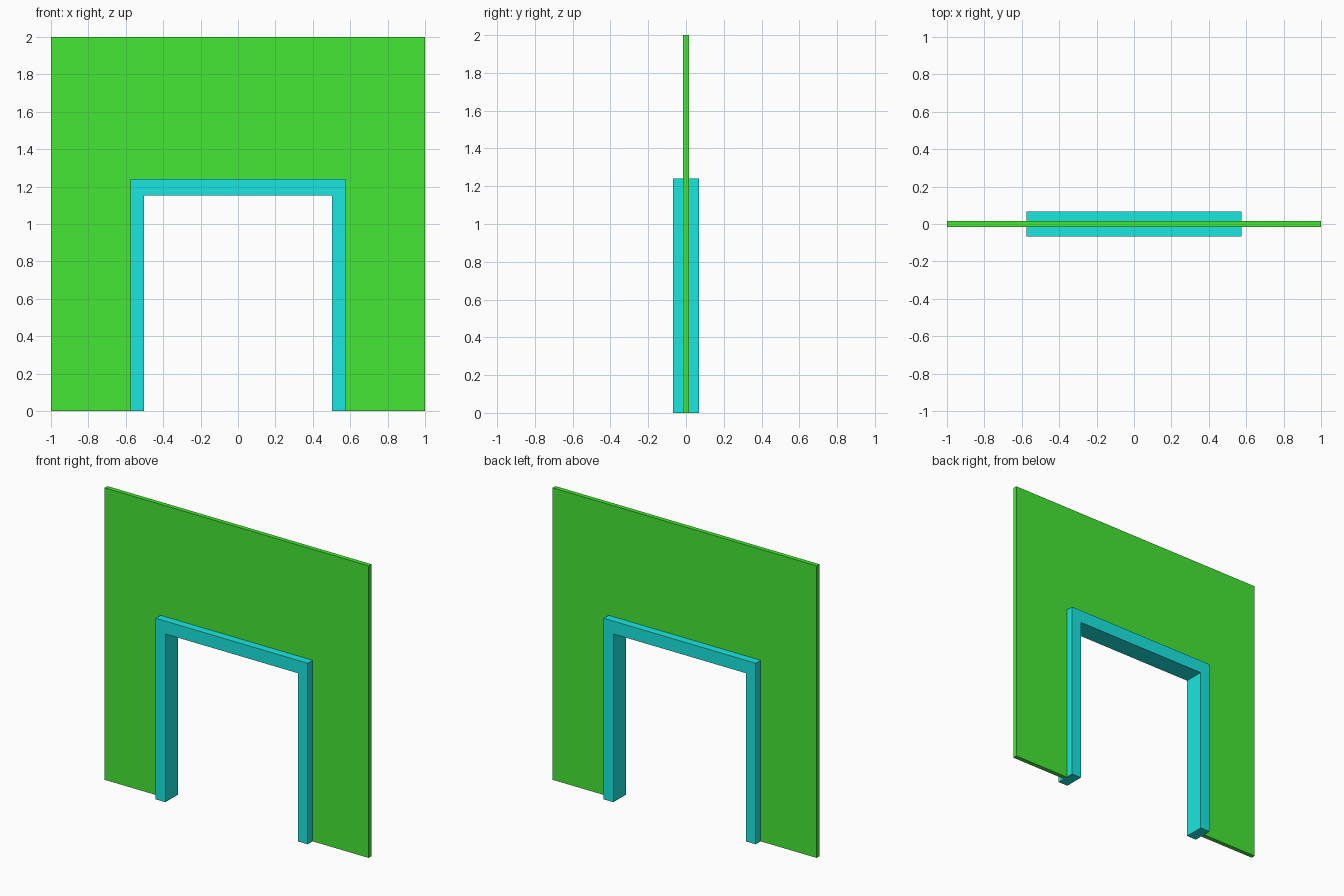
import bpy
import bmesh

cube = bpy.data.objects.get("Cube")
if cube:
    bpy.data.objects.remove(cube, do_unlink=True)


def make_material(name, rgb):
    mat = bpy.data.materials.new(name)
    mat.use_nodes = True
    colour = (*rgb, 1.0)
    mat.diffuse_color = colour
    mat.node_tree.nodes["Principled BSDF"].inputs["Base Color"].default_value = colour
    return mat


def make_arch(name, outer, outer_top, inner, inner_top, depth, mat):
    """Flat-topped arch: an upside-down U profile extruded along y."""
    right = [(inner, 0), (outer, 0), (outer, outer_top), (inner, inner_top)]
    bm = bmesh.new()
    # Mitred quads: two legs and a lintel, sharing corner vertices
    legs = []
    for side in (1, -1):
        legs.append([bm.verts.new((side * x, -depth / 2, z)) for x, z in right])
    r, l = legs
    faces = [bm.faces.new(r), bm.faces.new(l[::-1]),
             bm.faces.new((r[3], r[2], l[2], l[3]))]
    bmesh.ops.dissolve_faces(bm, faces=faces)
    solid = bmesh.ops.extrude_face_region(bm, geom=bm.faces[:])
    moved = [v for v in solid["geom"] if isinstance(v, bmesh.types.BMVert)]
    bmesh.ops.translate(bm, verts=moved, vec=(0, depth, 0))
    bmesh.ops.recalc_face_normals(bm, faces=bm.faces[:])
    mesh = bpy.data.meshes.new(name)
    bm.to_mesh(mesh)
    bm.free()
    mesh.materials.append(mat)
    obj = bpy.data.objects.new(name, mesh)
    bpy.context.collection.objects.link(obj)
    return obj


green = make_material("wall green", (0.06, 0.8, 0.035))
cyan = make_material("frame cyan", (0.01, 0.8, 0.75))

# Thin wall panel, open where the door frame sits
make_arch("wall", 1.0, 2.0, 0.576, 1.24, 0.03, green)

# Deeper door frame lining the opening
make_arch("door_frame", 0.576, 1.24, 0.502, 1.152, 0.136, cyan)
